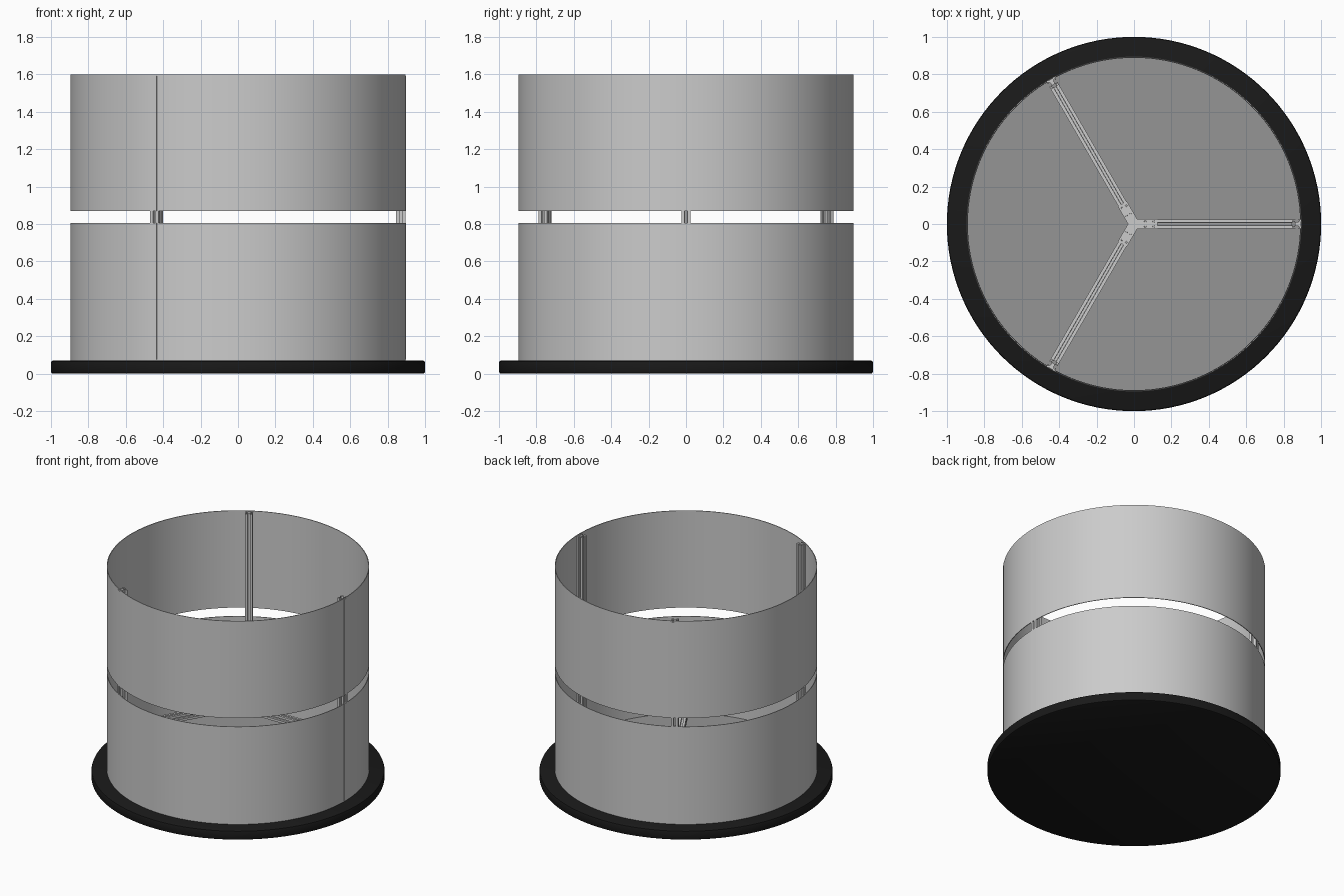
import bpy, bmesh, math
from mathutils import Matrix, Vector

if "Cube" in bpy.data.objects:
    bpy.data.objects.remove(bpy.data.objects["Cube"])

TRI = [0, 120, 240]  # three-fold symmetry, degrees


def finish(bm, name, color=None, smooth=False):
    bmesh.ops.recalc_face_normals(bm, faces=bm.faces)
    me = bpy.data.meshes.new(name)
    bm.to_mesh(me)
    bm.free()
    ob = bpy.data.objects.new(name, me)
    bpy.context.collection.objects.link(ob)
    if color:
        mat = bpy.data.materials.new(name + "_paint")
        mat.diffuse_color = (*color, 1)
        mat.use_nodes = True
        mat.node_tree.nodes["Principled BSDF"].inputs["Base Color"].default_value = mat.diffuse_color
        me.materials.append(mat)
    if smooth:
        bpy.ops.object.select_all(action='DESELECT')
        ob.select_set(True)
        bpy.context.view_layer.objects.active = ob
        bpy.ops.object.shade_smooth_by_angle(angle=math.radians(35))
    return ob


def lathe(name, profile, closed, color=None, n=128):
    """Revolve an (r, z) profile about the z axis."""
    bm = bmesh.new()
    vs = [bm.verts.new((r, 0, z)) for r, z in profile]
    edges = [bm.edges.new(p) for p in zip(vs, vs[1:])]
    if closed:
        edges.append(bm.edges.new((vs[-1], vs[0])))
    bmesh.ops.spin(bm, geom=vs + edges, cent=(0, 0, 0), axis=(0, 0, 1),
                   angle=2 * math.pi, steps=n)
    bmesh.ops.remove_doubles(bm, verts=bm.verts, dist=1e-5)
    return finish(bm, name, color, True)


def prism(name, outline, length, matrix):
    """Extrude a 2D outline along local z, then place it."""
    bm = bmesh.new()
    face = bm.faces.new([bm.verts.new((x, y, 0)) for x, y in outline])
    ext = bmesh.ops.extrude_face_region(bm, geom=[face])
    top = [v for v in ext["geom"] if isinstance(v, bmesh.types.BMVert)]
    bmesh.ops.translate(bm, verts=top, vec=(0, 0, length))
    bm.transform(matrix)
    return finish(bm, name)


def slot_profile(h=0.025):
    """Square slotted-rail cross-section, one side turned four times."""
    half = [(-h, h), (-.0075, h), (-.0075, .0205), (-.014, .0205),
            (-.014, .0175), (-.0065, .010)]
    side = half + [(-x, y) for x, y in reversed(half[1:])]
    pts = []
    for k in range(4):
        c, s = [(1, 0), (0, -1), (-1, 0), (0, 1)][k]
        pts += [(c * x - s * y, s * x + c * y) for x, y in side]
    return pts


# base disc with rounded rim, and the grey floor on it
lathe("base", [(0, 0), (.99, 0), (.997, .004), (1, .012), (1, .058),
               (.997, .066), (.99, .07), (0, .07)], False, (.01, .01, .01))
lathe("floor", [(0, .068), (.888, .068), (.888, .074), (0, .074)], False, (.3, .3, .3))

# two thin cylindrical shells with a gap between them
for name, z0, z1 in [("lower_shell", .07, .805), ("upper_shell", .87, 1.6)]:
    lathe(name, [(.890, z0), (.895, z0), (.895, z1), (.890, z1)], True)

# slotted posts, seam strips and radial beams
rail = slot_profile()
strip = [(.88, -.016), (.8965, -.016), (.8965, .016), (.88, .016)]
lay_down = Matrix.Rotation(math.radians(90), 4, 'Y')
BEAM_Z = .55
for i, deg in enumerate(TRI, 1):
    turn = Matrix.Rotation(math.radians(deg), 4, 'Z')
    prism(f"post_{i}", rail, 1.525, turn @ Matrix.Translation((.87, 0, .07)))
    for part, z0, z1 in [("lower", .075, .805), ("upper", .87, 1.59)]:
        prism(f"{part}_seam_strip_{i}", strip, z1 - z0,
              turn @ Matrix.Translation((0, 0, z0)))
    prism(f"beam_{i}", rail, .815,
          turn @ Matrix.Translation((.03, 0, BEAM_Z)) @ lay_down)

# Y-shaped joining plates above and below the beams
w, reach = .028, .125
inner = w / math.sin(math.radians(60))
plate = []
for deg in TRI:
    for r, y, a in [(reach, -w, deg), (reach, w, deg), (inner, 0, deg + 60)]:
        v = Matrix.Rotation(math.radians(a), 2) @ Vector((r, y))
        plate.append((v.x, v.y))
for name, z in [("top_plate", BEAM_Z + .025), ("bottom_plate", BEAM_Z - .033)]:
    prism(name, plate, .008, Matrix.Translation((0, 0, z)))

# screw heads on the top plate
bm = bmesh.new()
for deg in TRI:
    for r in (.06, .105):
        for y in (-.013, .013):
            m = Matrix.Rotation(math.radians(deg), 4, 'Z') @ \
                Matrix.Translation((r, y, BEAM_Z + .035))
            bmesh.ops.create_cone(bm, cap_ends=True, segments=12, radius1=.006,
                                  radius2=.005, depth=.006, matrix=m)
finish(bm, "plate_screws")
